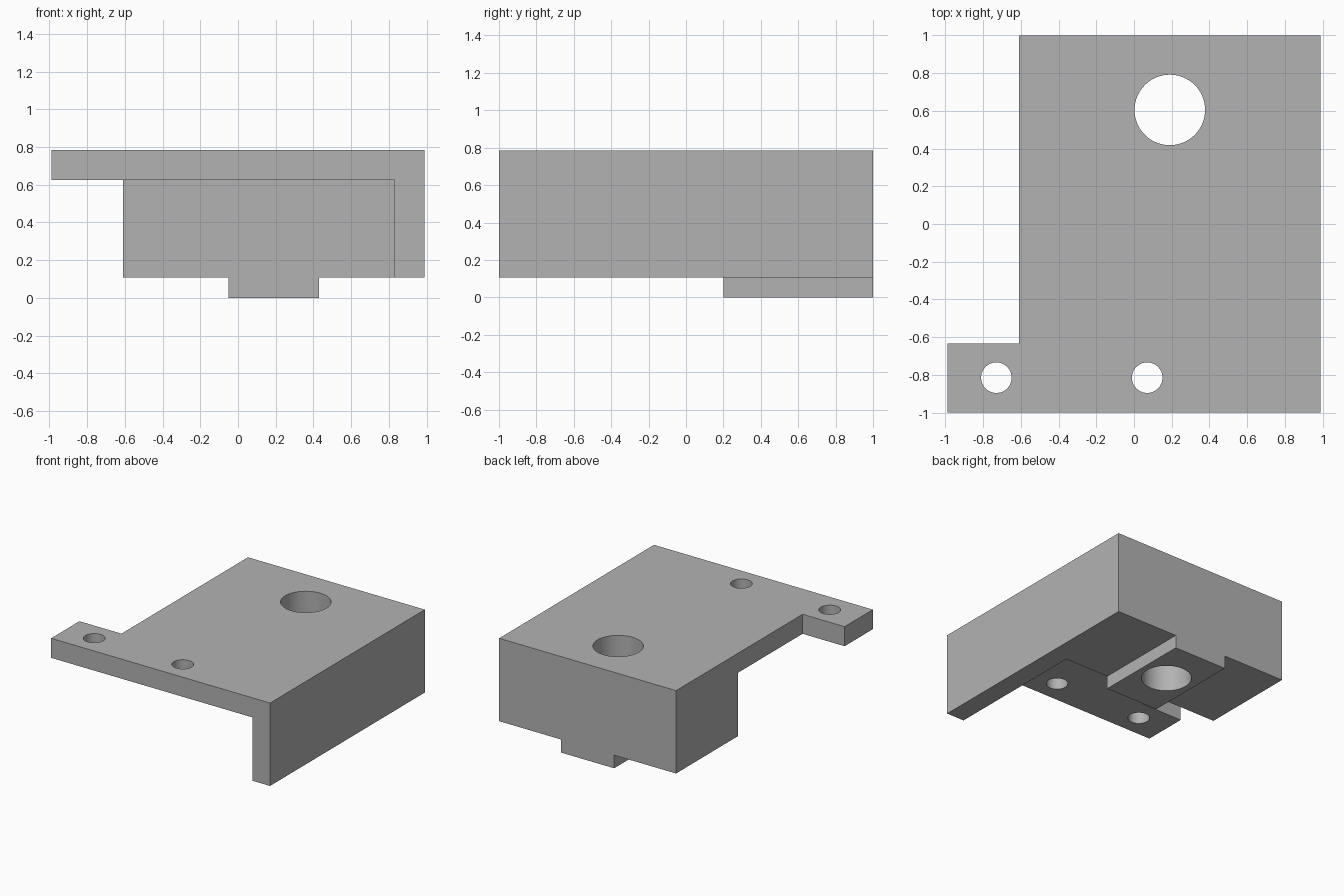
import bpy
import bmesh
import math

if "Cube" in bpy.data.objects:
    bpy.data.objects.remove(bpy.data.objects["Cube"])

TOP = 0.785


def prism(name, outline, z0, z1):
    """Extrude a counter-clockwise outline from z0 to z1."""
    bm = bmesh.new()
    base = bm.faces.new([bm.verts.new((x, y, z0)) for x, y in outline])
    side = bmesh.ops.extrude_face_region(bm, geom=[base])["geom"]
    for v in side:
        if isinstance(v, bmesh.types.BMVert):
            v.co.z = z1
    bmesh.ops.recalc_face_normals(bm, faces=bm.faces)
    mesh = bpy.data.meshes.new(name)
    bm.to_mesh(mesh)
    bm.free()
    obj = bpy.data.objects.new(name, mesh)
    bpy.context.collection.objects.link(obj)
    return obj


def rect(x0, x1, y0, y1):
    return [(x0, y0), (x1, y0), (x1, y1), (x0, y1)]


def circle(x, y, r, n=64):
    return [(x + r * math.cos(math.tau * i / n), y + r * math.sin(math.tau * i / n))
            for i in range(n)]


def cut(target, cutter):
    """Subtract the cutter from the target, then discard it."""
    cutter.hide_render = True
    bpy.context.view_layer.objects.active = target
    mod = target.modifiers.new("cut", 'BOOLEAN')
    mod.operation, mod.solver, mod.object = 'DIFFERENCE', 'EXACT', cutter
    bpy.ops.object.modifier_apply(modifier=mod.name)
    bpy.data.objects.remove(cutter)


# Solid blank with the side tab in its outline
bracket = prism("mounting_bracket",
                [(-0.99, -1), (0.99, -1), (0.99, 1), (-0.61, 1), (-0.61, -0.635), (-0.99, -0.635)],
                0, TOP)

# Hollow under the top plate, leaving the side wall and rear block
cut(bracket, prism("hollow", rect(-2, 0.83, -2, 0.2), -1, 0.625))

# Steps on either side of the foot
cut(bracket, prism("right_step", rect(0.43, 2, -2, 2), -1, 0.107))
cut(bracket, prism("left_step", rect(-2, -0.05, -2, 2), -1, 0.107))

# Large bore through block and foot, two screw holes through the plate
for x, y, r in [(0.19, 0.605, 0.187), (-0.73, -0.815, 0.081), (0.07, -0.815, 0.081)]:
    cut(bracket, prism("hole", circle(x, y, r), -1, 2))

# Plain grey finish
grey = bpy.data.materials.new("grey")
grey.diffuse_color = (0.45, 0.45, 0.45, 1)
grey.use_nodes = True
grey.node_tree.nodes["Principled BSDF"].inputs["Base Color"].default_value = grey.diffuse_color
bracket.data.materials.clear()
bracket.data.materials.append(grey)
for p in bracket.data.polygons:
    p.material_index = 0

bpy.context.view_layer.objects.active = bracket
bracket.select_set(True)
bpy.ops.object.shade_smooth_by_angle(angle=math.radians(30))
